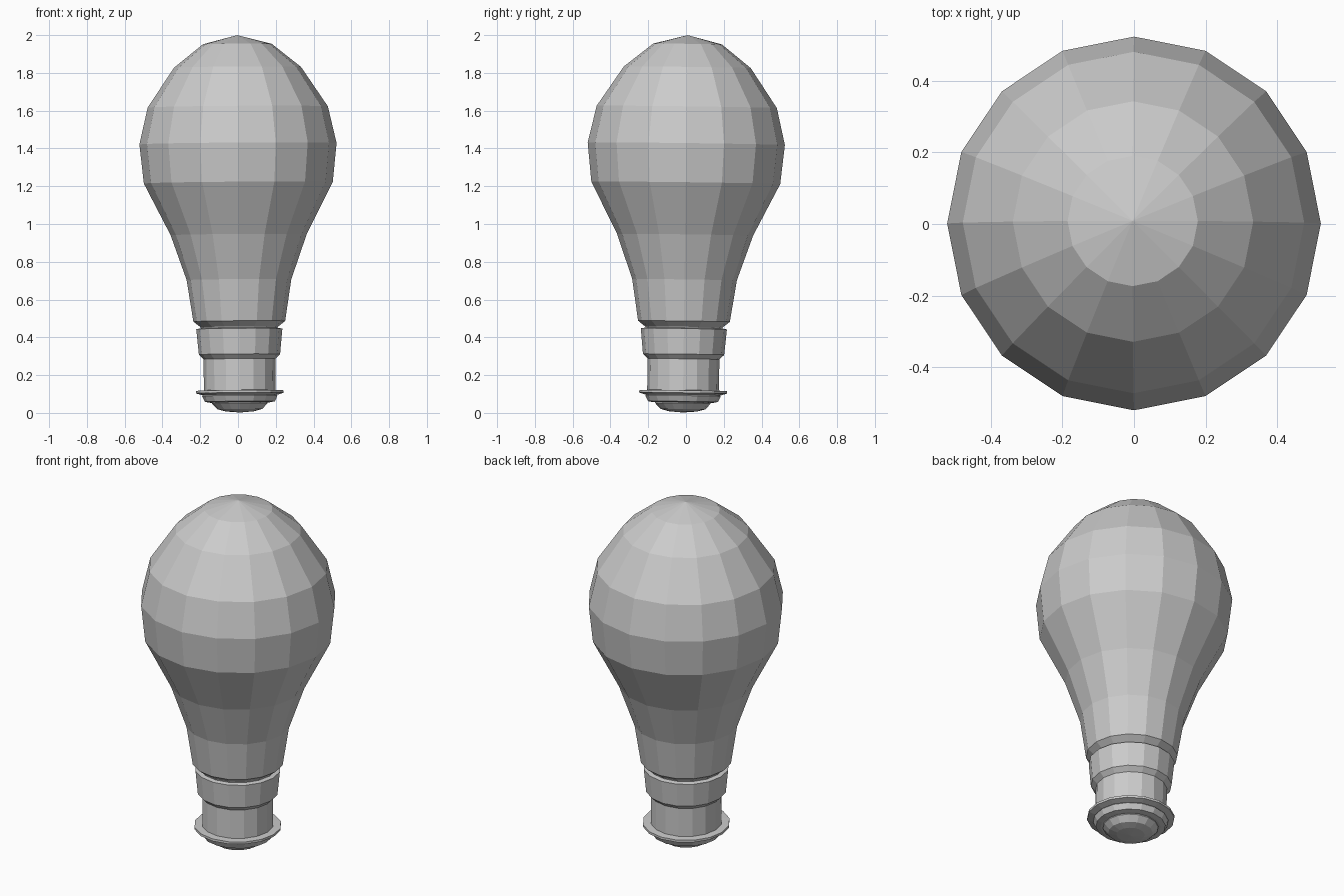
import bpy
import bmesh
from math import cos, sin, pi

cube = bpy.data.objects.get("Cube")
if cube:
    bpy.data.objects.remove(cube, do_unlink=True)

SIDES = 16

grey = bpy.data.materials.new("plain grey")
grey.use_nodes = True
grey.diffuse_color = (0.6, 0.6, 0.6, 1)
grey.node_tree.nodes["Principled BSDF"].inputs["Base Color"].default_value = (0.6, 0.6, 0.6, 1)


def lathe(name, profile):
    """Turn (radius, height) points, listed bottom to top, into a closed solid."""
    bm = bmesh.new()
    rings = []
    for r, z in profile:
        count = SIDES if r > 0 else 1
        rings.append([bm.verts.new((r * cos(2 * pi * i / SIDES), r * sin(2 * pi * i / SIDES), z))
                      for i in range(count)])
    for low, high in zip(rings, rings[1:]):
        for i in range(SIDES):
            j = (i + 1) % SIDES
            corners = [low[i % len(low)], low[j % len(low)],
                       high[j % len(high)], high[i % len(high)]]
            bm.faces.new(list(dict.fromkeys(corners)))
    # Flat caps on open ends
    for ring in (rings[0], rings[-1]):
        if len(ring) > 1:
            bm.faces.new(ring)
    bmesh.ops.recalc_face_normals(bm, faces=bm.faces)
    mesh = bpy.data.meshes.new(name)
    bm.to_mesh(mesh)
    bm.free()
    mesh.materials.append(grey)
    obj = bpy.data.objects.new(name, mesh)
    # The whole lamp leans very slightly
    obj.location = (0.01, -0.017, 0)
    obj.rotation_euler = (-0.013, -0.007, 0)
    bpy.context.collection.objects.link(obj)
    return obj


# Glass envelope, with its tucked-in lower lip
lathe("glass_bulb", [(0.20, 0.44), (0.205, 0.455), (0.243, 0.485), (0.277, 0.705),
                     (0.36, 0.943), (0.50, 1.218), (0.522, 1.425), (0.477, 1.62),
                     (0.336, 1.83), (0.182, 1.953), (0, 2.0)])

# Metal collar that steps down to the narrow sleeve
lathe("collar", [(0.185, 0.28), (0.215, 0.31), (0.228, 0.445), (0.20, 0.45)])
lathe("sleeve", [(0.19, 0.09), (0.19, 0.30)])

# Thin flange around the sleeve
lathe("flange", [(0.20, 0.095), (0.232, 0.105), (0.232, 0.118), (0.19, 0.12)])

# Stepped contact at the bottom
lathe("base_ring", [(0.16, 0.055), (0.185, 0.06), (0.20, 0.09), (0.19, 0.10)])
lathe("contact", [(0, 0.002), (0.075, 0.008), (0.118, 0.02), (0.147, 0.05), (0.147, 0.07)])
